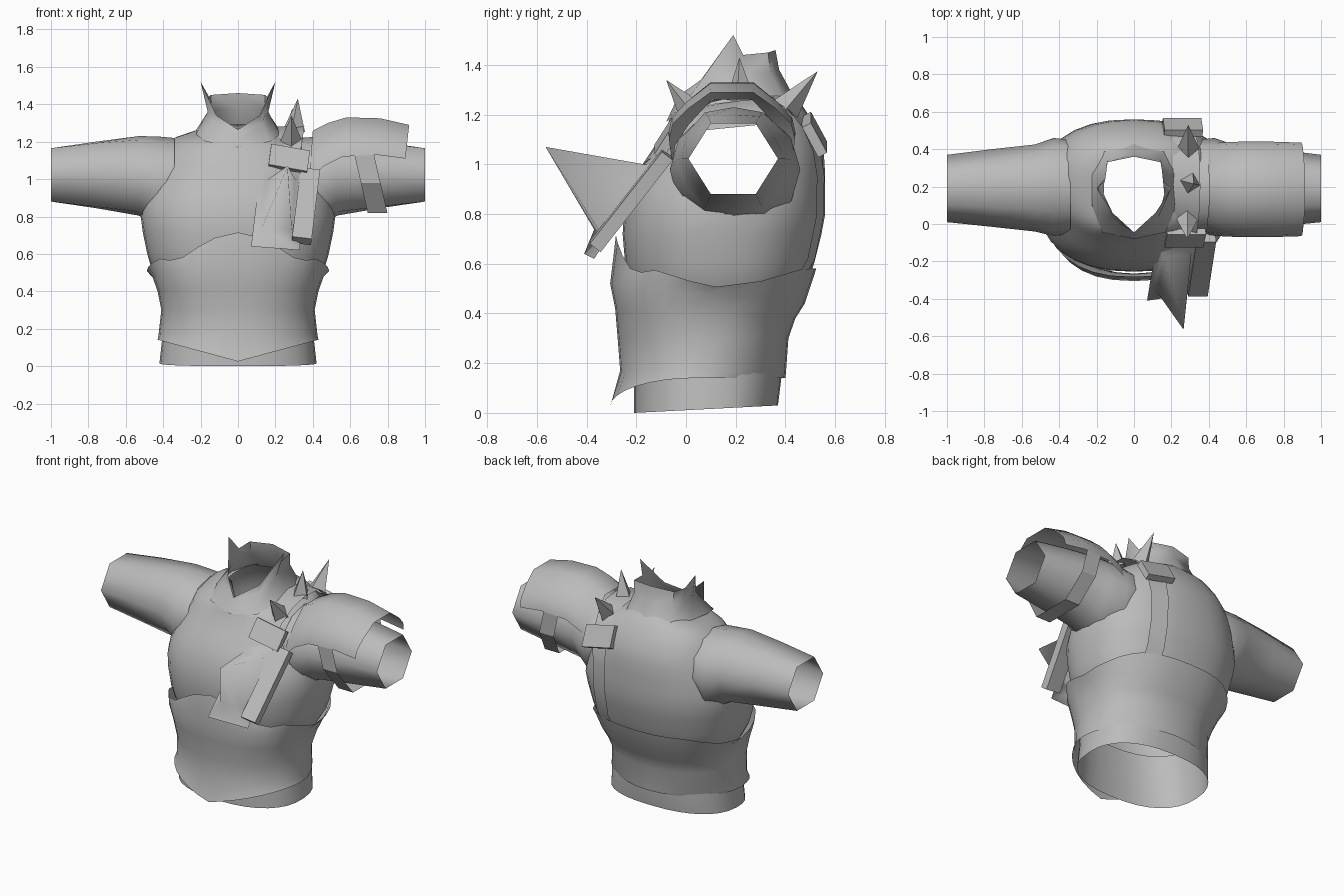
import bpy, bmesh, math
from mathutils import Vector

if "Cube" in bpy.data.objects:
    bpy.data.objects.remove(bpy.data.objects["Cube"])

mat = bpy.data.materials.new("plain grey")
GREY = (0.5, 0.5, 0.5, 1)
mat.use_nodes = True
mat.diffuse_color = GREY
mat.node_tree.nodes["Principled BSDF"].inputs["Base Color"].default_value = GREY


def finish(name, bm, angle=40):
    bmesh.ops.recalc_face_normals(bm, faces=bm.faces)
    me = bpy.data.meshes.new(name)
    bm.to_mesh(me)
    bm.free()
    me.materials.append(mat)
    ob = bpy.data.objects.new(name, me)
    bpy.context.collection.objects.link(ob)
    if angle:
        bpy.ops.object.select_all(action='DESELECT')
        ob.select_set(True)
        bpy.context.view_layer.objects.active = ob
        bpy.ops.object.shade_smooth_by_angle(angle=math.radians(angle))
    return ob


def loft(name, rings, closed=True, drop=None, angle=40):
    """Skin a list of point rings; drop(centre) removes faces."""
    bm = bmesh.new()
    rows = [[bm.verts.new(p) for p in r] for r in rings]
    n = len(rows[0])
    for a, b in zip(rows, rows[1:]):
        for i in range(n if closed else n - 1):
            j = (i + 1) % n
            bm.faces.new((a[i], a[j], b[j], b[i]))
    if drop:
        bad = [f for f in bm.faces if drop(f.calc_center_median())]
        bmesh.ops.delete(bm, geom=bad, context='FACES')
    return finish(name, bm, angle)


def power(c, e):
    return math.copysign(abs(c) ** e, c)


def body_ring(zf, zb, w, yf, yb, e=0.84, n=32):
    """Horizontal body section, tilted from zf at the front to zb at the back."""
    pts = []
    for i in range(n):
        a = 2 * math.pi * i / n
        t = (1 - power(math.cos(a), e)) / 2
        pts.append(Vector((w * power(math.sin(a), e), yf + (yb - yf) * t, zf + (zb - zf) * t)))
    return pts


def set_height(ring, rule):
    for p in ring:
        p.z = rule(p)
    return ring


def polyline(table, u):
    for (a, va), (b, vb) in zip(table, table[1:]):
        if u <= b:
            return va + (vb - va) * max(0, (u - a) / (b - a))
    return table[-1][1]


# Chest shell, with openings for the arms and neck
def arm_opening(c):
    return abs(c.x) > 0.3 and ((c.y - 0.19) / 0.21) ** 2 + ((c.z - 1.0) / 0.17) ** 2 < 1

chest = [(.45, .45, .42, -.2, .45), (.53, .53, .465, -.225, .49), (.6, .6, .485, -.245, .515),
         (.72, .72, .51, -.255, .545), (.8, .8, .52, -.25, .56), (.87, .88, .51, -.235, .56),
         (.94, .96, .485, -.21, .56), (1.0, 1.04, .455, -.175, .555), (1.06, 1.11, .425, -.135, .54),
         (1.12, 1.18, .395, -.095, .505), (1.17, 1.25, .345, -.07, .46), (1.2, 1.28, .25, -.06, .43),
         (1.21, 1.295, .2, -.05, .41)]
loft("chest", [body_ring(*r) for r in chest], drop=arm_opening)

# Waist shirt under the vest
shirt = [set_height(body_ring(0, 0, .42, -.21, .37), lambda p: .03 * (p.y + .21) / .58),
         body_ring(.15, .15, .405, -.21, .385), body_ring(.35, .35, .385, -.215, .38)]
loft("waist_shirt", shirt)

# Vest with a pointed front hem and a wavy upper edge
front_edge = [(0, .715), (.15, .68), (.33, .56), (.42, .575), (.5, .53)]
back_edge = [(0, .515), (.1, .505), (.3, .53), (.47, .58), (.6, .58)]

def vest_top(p):
    if p.y < -.02:
        return polyline(front_edge, abs(p.x))
    return .53 if p.y < .02 else polyline(back_edge, p.y)

def vest_hem(p):
    return max(.02, .025 + .27 * abs(p.x)) if p.y < 0 else .14

vest = [set_height(body_ring(0, 0, .43, -.305, .40, 1), vest_hem),
        body_ring(.17, .16, .425, -.265, .402, .95), body_ring(.3, .3, .41, -.275, .412, .9),
        body_ring(.42, .38, .43, -.285, .44), body_ring(.52, .44, .458, -.305, .478),
        set_height(body_ring(0, 0, .488, -.282, .524), vest_top)]
loft("vest", vest)

# Standing collar with two raised points and an open notch in front
half_top = [(0, -.045, 1.265), (.115, .06, 1.34), (.2, .19, 1.52), (.155, .23, 1.44), (.145, .33, 1.45), (0, .36, 1.46)]
half_mid = [(0, -.045, 1.245), (.13, .035, 1.3), (.162, .16, 1.36), (.158, .24, 1.36), (.14, .34, 1.37), (0, .375, 1.38)]
half_low = [(0, -.08, 1.17), (.17, -.045, 1.2), (.225, .1, 1.24), (.225, .26, 1.26), (.16, .39, 1.27), (0, .435, 1.27)]
def both_sides(half):
    return half + [(-x, y, z) for x, y, z in half[-2:0:-1]]
loft("collar", [both_sides(h) for h in (half_low, half_mid, half_top)], angle=60)


# Open sleeves, round at the shoulder and six-sided at the end
def arm_ring(x, y0, y1, z0, z1, hexness, n=12):
    cy, cz = (y0 + y1) / 2, (z0 + z1) / 2
    pts = []
    for i in range(n):
        a = 2 * math.pi * i / n
        flat = 1 if i % 2 == 0 else math.cos(math.pi / 6)
        r = 1 + (flat - 1) * hexness
        tall = 1 / (1 + (math.cos(math.pi / 6) - 1) * hexness)
        pts.append((x, cy + (y1 - y0) / 2 * r * math.cos(a), cz + (z1 - z0) / 2 * r * tall * math.sin(a)))
    return pts

for side, name in ((1, "left_sleeve"), (-1, "right_sleeve")):
    spec = [(.34, -.05, .45, .77, 1.22, 0), (.43, -.065, .46, .73, 1.228, 0), (.53, -.04, .425, .805, 1.23, .3),
            (.76, -.015, .40, .845, 1.2, .7), (1, .01, .37, .88, 1.165, 1)]
    loft(name, [arm_ring(side * s[0], *s[1:]) for s in spec], angle=70)

# Shoulder guard arched over the left arm
def guard_ring(x, top, low, half):
    prof = [(-1, 0), (-.95, .3), (-.72, .62), (-.34, 1), (.34, 1), (.72, .62), (.95, .3), (1, 0)]
    return [(x + .02 * h, .185 + half * s, low + (top - low) * h) for s, h in prof]

guard = [(.38, 1.26, 1.0, .24), (.46, 1.3, 1.07, .25), (.56, 1.33, 1.12, .255),
         (.74, 1.325, 1.13, .255), (.895, 1.29, 1.11, .25)]
loft("shoulder_guard", [guard_ring(*g) for g in guard], closed=False, angle=70)

# Strap slung below the arm, holding the guard
under = [(-.065, 1.14), (-.06, .98), (.05, .82), (.32, .82), (.43, .98), (.435, 1.14)]
loft("arm_strap", [[(x0 + .23 * (1.14 - z), y, z) for y, z in under] for x0 in (.62, .725)], closed=False, angle=0)

# Harness belt over the left shoulder
belt = [(.44, .52), (.497, .62), (.53, .78), (.535, .95), (.52, 1.05), (.475, 1.15), (.42, 1.22), (.33, 1.27),
        (.2, 1.28), (.08, 1.25), (-.02, 1.18), (-.1, 1.08)]
loft("harness_belt", [[(x + spread * max(0, z - .95), y + out, z) for y, z in belt]
                      for x, spread, out in ((.2, .03, .022), (.305, .15, -.008))], closed=False)


def box(name, start, end, width, depth, across):
    """Flat box running from start to end."""
    start, end, across = Vector(start), Vector(end), Vector(across).normalized()
    d = (end - start).normalized()
    v = d.cross(across).normalized() * depth / 2
    u = across * width / 2
    bm = bmesh.new()
    a, b = [[bm.verts.new(c + s * u + t * v) for s, t in ((-1, -1), (1, -1), (1, 1), (-1, 1))]
            for c in (start, end)]
    bm.faces.new(a)
    bm.faces.new(b)
    for i in range(4):
        j = (i + 1) % 4
        bm.faces.new((a[i], a[j], b[j], b[i]))
    return finish(name, bm, 0)


def spike(name, base, tip, radius):
    bm = bmesh.new()
    d = Vector(tip) - Vector(base)
    bmesh.ops.create_cone(bm, segments=4, radius1=radius, radius2=0, depth=d.length)
    q = d.to_track_quat('Z', 'Y')
    for v in bm.verts:
        v.co = q @ (v.co + Vector((0, 0, d.length / 2))) + Vector(base)
    return finish(name, bm, 0)


box("front_buckle", (.28, -.04, 1.16), (.265, -.11, 1.05), .21, .04, (1, 0, -.18))
box("back_buckle", (.265, .485, 1.18), (.255, .55, 1.06), .21, .04, (1, 0, -.22))
spikes = [((.29, .40, 1.22), (.29, .53, 1.375)), ((.3, .22, 1.26), (.32, .215, 1.43)),
          ((.285, .03, 1.2), (.285, -.08, 1.34))]
for i, (b, t) in enumerate(spikes):
    spike("belt_spike_%d" % (i + 1), b, t, .06)

# Slanted breast plate drawn out to a large spike
bm = bmesh.new()
corners = [Vector(c) for c in ((.12, -.1, 1.06), (.36, -.07, 1.06), (.33, -.37, .62), (.07, -.41, .64))]
mid = sum(corners, Vector()) / 4
outer = [bm.verts.new(c) for c in corners]
inner = [bm.verts.new(mid + (c - mid) * .62 + Vector((0, -.025, .02))) for c in corners]
tip = bm.verts.new((.265, -.565, 1.07))
for i in range(4):
    j = (i + 1) % 4
    bm.faces.new((outer[i], outer[j], inner[j], inner[i]))
    bm.faces.new((inner[i], inner[j], tip))
finish("breast_plate", bm, 180)
box("plate_side_bar", (.385, -.075, 1.04), (.34, -.365, .67), .105, .055, (1, 0, -.12))
